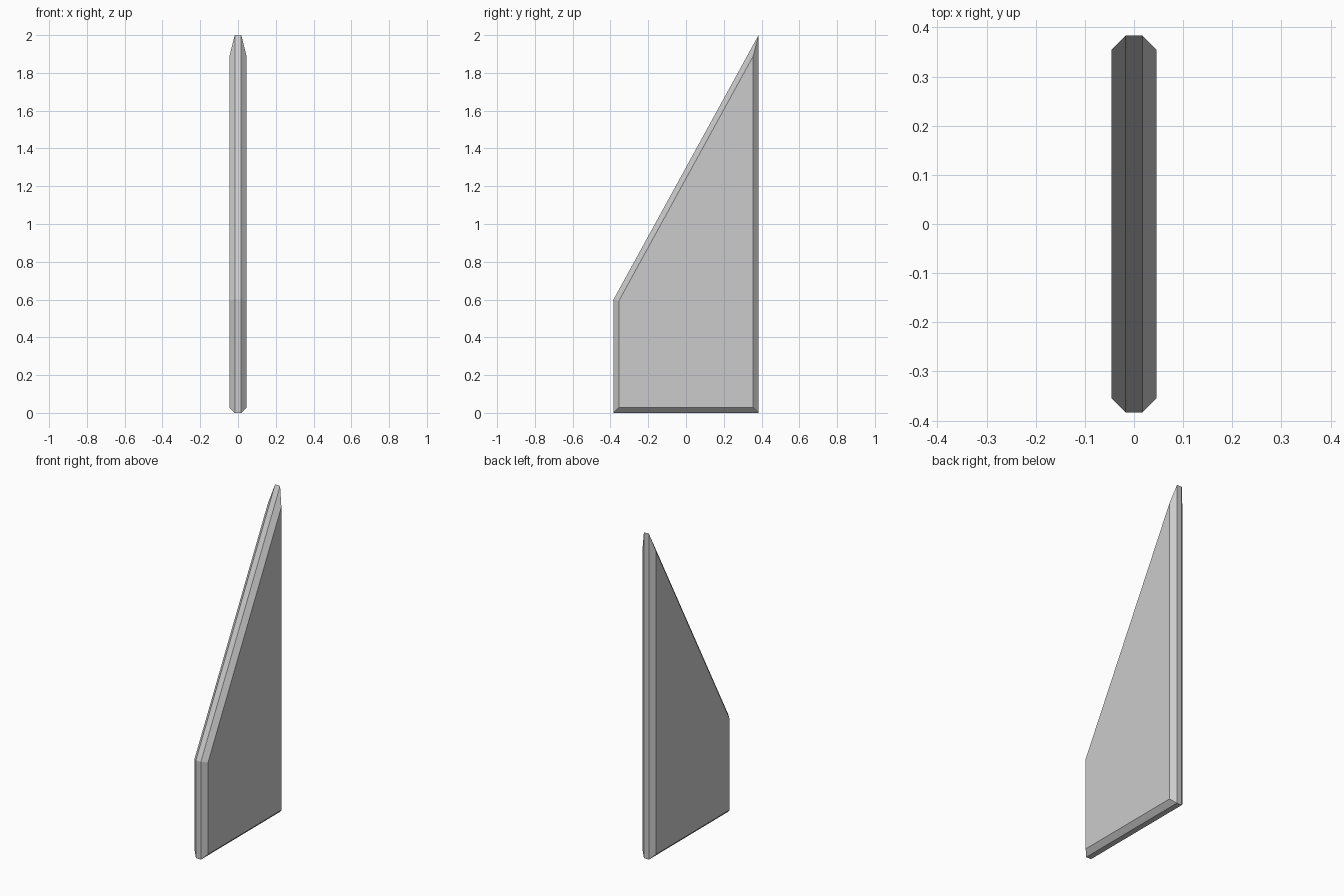
import bpy, bmesh

if "Cube" in bpy.data.objects:
    bpy.data.objects.remove(bpy.data.objects["Cube"])

HALF_THICK = 0.0455
CHAMFER = 0.0285
# Side outline (y, z) of the slanted board
OUTLINE = [(-0.384, 0.0), (0.384, 0.0), (0.384, 2.0), (-0.384, 0.6)]

# Slanted board: extrude the outline across x
bm = bmesh.new()
left = bm.faces.new([bm.verts.new((-HALF_THICK, y, z)) for y, z in OUTLINE])
ext = bmesh.ops.extrude_face_region(bm, geom=[left], use_keep_orig=True)
moved = [v for v in ext["geom"] if isinstance(v, bmesh.types.BMVert)]
bmesh.ops.translate(bm, verts=moved, vec=(2 * HALF_THICK, 0, 0))
bmesh.ops.recalc_face_normals(bm, faces=bm.faces)

# Chamfer the rim of both broad faces
rim = [e for e in bm.edges if abs(e.verts[0].co.x - e.verts[1].co.x) < 1e-6]
bmesh.ops.bevel(bm, geom=rim, offset=CHAMFER, offset_type='OFFSET',
                segments=1, profile=0.5, affect='EDGES', clamp_overlap=False)
bmesh.ops.recalc_face_normals(bm, faces=bm.faces)

mesh = bpy.data.meshes.new("slanted_board")
bm.to_mesh(mesh)
bm.free()
board = bpy.data.objects.new("slanted_board", mesh)
bpy.context.collection.objects.link(board)
